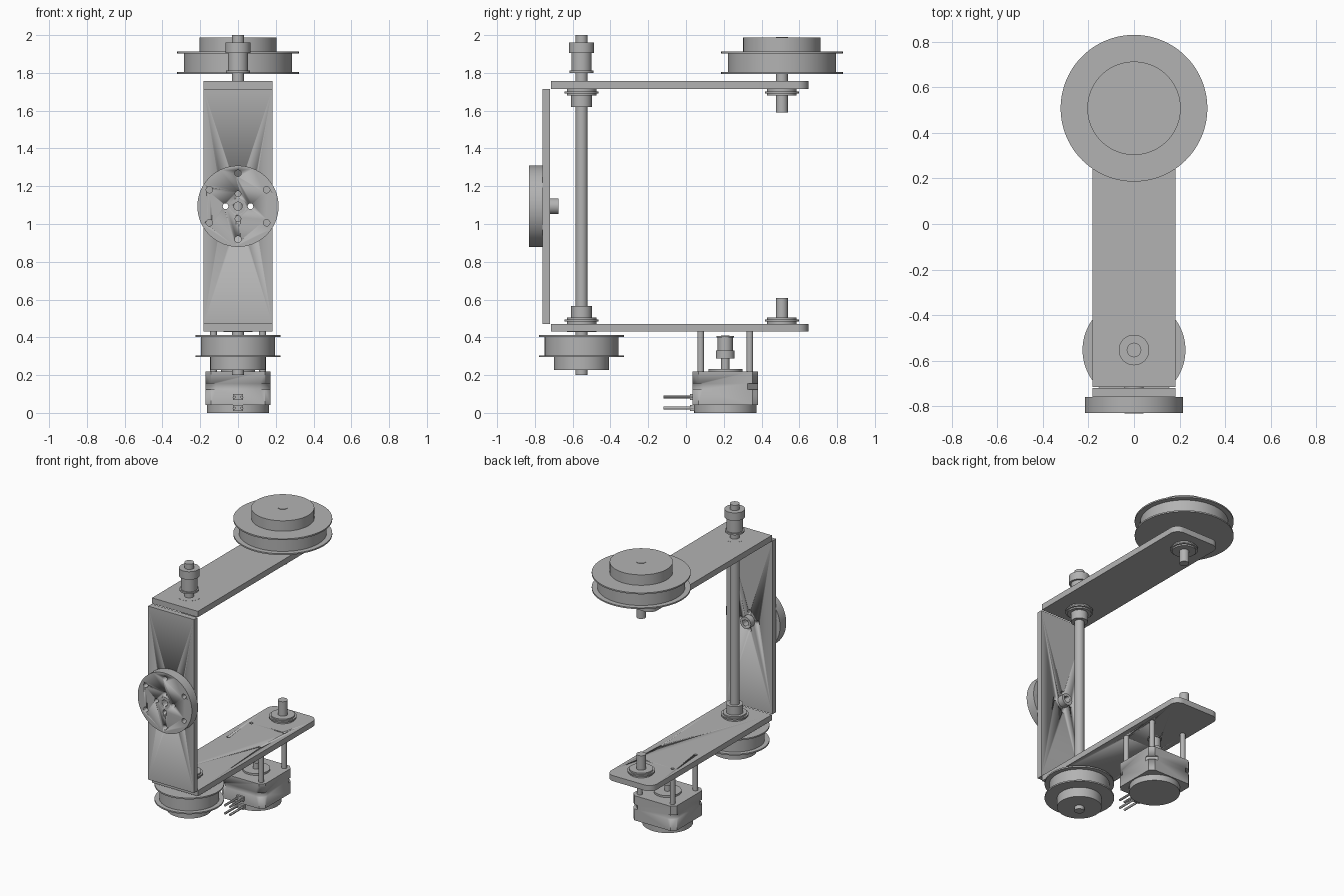
import bpy, bmesh, math
from mathutils import Matrix, Vector

cube = bpy.data.objects.get("Cube")
if cube:
    bpy.data.objects.remove(cube, do_unlink=True)

grey = bpy.data.materials.new("machined grey")
grey.use_nodes = True
colour = (0.45, 0.45, 0.45, 1)
grey.diffuse_color = colour
grey.node_tree.nodes["Principled BSDF"].inputs["Base Color"].default_value = colour

FRONT_AXIS = Matrix.Rotation(math.pi / 2, 4, 'X')   # turns local +z into -y


def finish(name, bm, matrix=Matrix()):
    bmesh.ops.recalc_face_normals(bm, faces=bm.faces)
    bm.transform(matrix)
    mesh = bpy.data.meshes.new(name)
    bm.to_mesh(mesh)
    bm.free()
    mesh.materials.append(grey)
    ob = bpy.data.objects.new(name, mesh)
    bpy.context.collection.objects.link(ob)
    select(ob)
    bpy.ops.object.shade_smooth_by_angle(angle=math.radians(30))
    return ob


def select(ob):
    bpy.ops.object.select_all(action='DESELECT')
    ob.select_set(True)
    bpy.context.view_layer.objects.active = ob


def lathe(name, profile, at, turn=Matrix(), steps=64):
    """Revolve (radius, height) points around local z, capping both ends."""
    bm = bmesh.new()
    rings = []
    for r, h in profile:
        rings.append([bm.verts.new((r * math.cos(a), r * math.sin(a), h))
                      for a in (i * math.tau / steps for i in range(steps))])
    for lo, hi in zip(rings, rings[1:]):
        for i in range(steps):
            j = (i + 1) % steps
            bm.faces.new((lo[i], lo[j], hi[j], hi[i]))
    bm.faces.new(rings[0])
    bm.faces.new(rings[-1])
    return finish(name, bm, Matrix.Translation(at) @ turn)


def stack(name, levels, at, turn=Matrix(), steps=64):
    """Stepped turned part; levels are (radius, bottom, top)."""
    profile = [p for r, lo, hi in levels for p in ((r, lo), (r, hi))]
    return lathe(name, profile, at, turn, steps)


def block(name, lo, hi, round_edges=None, radius=0, segments=8):
    """Box from corner to corner; edges chosen by a rule get rounded."""
    lo, hi = Vector(lo), Vector(hi)
    bm = bmesh.new()
    bmesh.ops.create_cube(bm, size=1)
    bm.transform(Matrix.Translation((lo + hi) / 2) @ Matrix.Diagonal((hi - lo).to_4d()))
    if round_edges:
        edges = [e for e in bm.edges if round_edges(e)]
        bmesh.ops.bevel(bm, geom=edges, offset=radius, segments=segments,
                        profile=0.5, affect='EDGES')
    return finish(name, bm)


def cut(ob, cutters):
    for c in cutters:
        c.hide_render = True
        mod = ob.modifiers.new("cut", 'BOOLEAN')
        mod.operation, mod.solver, mod.object = 'DIFFERENCE', 'EXACT', c
        select(ob)
        bpy.ops.object.modifier_apply(modifier=mod.name)
        bpy.data.objects.remove(c, do_unlink=True)


def upright(e):
    a, b = (v.co for v in e.verts)
    return abs(a.z - b.z) > 0.01


def back_corner(e):
    return upright(e) and e.verts[0].co.y > 0.5


W = 0.182                      # half width of the frame plates
ROD_Y, IDLER_Y, MOTOR_Y = -0.553, 0.508, 0.208
HUB_Z = 1.094
MOUNT = [(sx * 0.13, MOTOR_Y + sy * 0.13) for sx in (-1, 1) for sy in (-1, 1)]

# Frame plates
block("upper_arm", (-W, -0.715, 1.715), (W, 0.648, 1.757), back_corner, 0.06)
lower = block("lower_arm", (-W, -0.715, 0.43), (W, 0.648, 0.47), back_corner, 0.06)
cut(lower, [stack("hole", [(0.012, 0.4, 0.5)], (x, y, 0), steps=16) for x, y in MOUNT])
back = block("front_plate", (-W, -0.76, 0.47), (W, -0.72, 1.715))

# Mounting disc and hub on the front plate
disc = stack("mounting_disc", [(0.215, 0.76, 0.83)], (0, 0, HUB_Z), FRONT_AXIS, 96)
hub = stack("hub_tube", [(0.042, 0.675, 0.831)], (0, 0, HUB_Z), FRONT_AXIS, 32)


def drill(radius, ring, angle):
    x, z = ring * math.sin(angle), ring * math.cos(angle)
    return stack("drill", [(radius, 0.6, 0.9)], (x, 0, HUB_Z + z), FRONT_AXIS, 24)


cut(disc, [drill(0.017, 0.175, i * math.pi / 3) for i in range(6)])
for part in (disc, back):
    cut(part, [drill(0.015, 0.066, i * math.pi / 2) for i in range(4)])
    cut(part, [drill(0.03, 0, 0)])
cut(hub, [drill(0.022, 0, 0)])

# Long drive rod and the two stub shafts
stack("drive_rod", [(0.032, 0.2, 2.0)], (0, ROD_Y, 0), steps=32)
stack("upper_stub_shaft", [(0.032, 1.59, 1.99)], (0, IDLER_Y, 0), steps=32)
stack("lower_stub_shaft", [(0.032, 0.432, 0.607)], (0, IDLER_Y, 0), steps=32)

# Flanged bearings: heights run away from the inner plate face
FLANGE = [(0.078, -0.043, 0.014), (0.09, 0.014, 0.024), (0.078, 0.024, 0.034)]
COLLAR = [(0.055, 0.034, 0.095)]
FLIP = Matrix.Rotation(math.pi, 4, 'X')
stack("lower_rod_bearing", FLANGE + COLLAR, (0, ROD_Y, 0.47))
stack("upper_rod_bearing", FLANGE + COLLAR, (0, ROD_Y, 1.715), FLIP)
stack("upper_stub_bearing", FLANGE, (0, IDLER_Y, 1.715), FLIP)
stack("lower_stub_bearing", [(0.078, 0, 0.014)] + FLANGE[1:], (0, IDLER_Y, 0.47))


# Belt pulleys: two thin flanges, a belt face and a hub
def pulley(name, at, turn, rim, face, hub_radius, hub_height):
    t, w = 0.01, 0.117
    stack(name, [(rim, 0, t), (face, t, w - t), (rim, w - t, w),
                 (hub_radius, w, w + hub_height)], at, turn, 96)


pulley("large_pulley", (0, IDLER_Y, 1.795), Matrix(), 0.322, 0.286, 0.205, 0.075)
pulley("rod_pulley", (0, ROD_Y, 0.412), FLIP, 0.226, 0.195, 0.145, 0.068)


def small_pulley(name, at, turn, s):
    stack(name, [(0.064 * s, 0, 0.012 * s), (0.054 * s, 0.012 * s, 0.105 * s),
                 (0.067 * s, 0.105 * s, 0.162 * s)], at, turn, 48)


small_pulley("rod_drive_pulley", (0, ROD_Y, 1.8), Matrix(), 1)
small_pulley("motor_pulley", (0, MOTOR_Y, 0.408), FLIP, 0.74)

# Motor: chamfered body with corner notches, end cap, boss and shaft
M = 0.173
body = block("motor_body", (-M, MOTOR_Y - M, 0.043), (M, MOTOR_Y + M, 0.22),
             upright, 0.03, 1)
notches = []
for i in range(4):
    n = block("notch", (0.205, -0.1, 0.125), (0.3, 0.1, 0.155))
    n.matrix_world = (Matrix.Translation((0, MOTOR_Y, 0))
                      @ Matrix.Rotation(math.pi * (0.25 + i / 2), 4, 'Z'))
    notches.append(n)
bpy.context.view_layer.update()
cut(body, notches)
stack("motor_cap", [(0.165, 0, 0.043)], (0, MOTOR_Y, 0))
stack("motor_boss", [(0.09, 0.22, 0.233)], (0, MOTOR_Y, 0))
stack("motor_shaft", [(0.022, 0.233, 0.41)], (0, MOTOR_Y, 0), steps=24)
for x, y in MOUNT:
    stack("standoff", [(0.018, 0.22, 0.43)], (x, y, 0), steps=24)

# Motor leads and their sockets
for z in (0.025, 0.083):
    block("lead_socket", (-0.027, 0.02, z - 0.016), (0.027, 0.06, z + 0.016))
    for x in (-0.02, 0.02):
        stack("lead", [(0.008, -0.04, 0.12)], (x, 0, z), FRONT_AXIS, 12)
